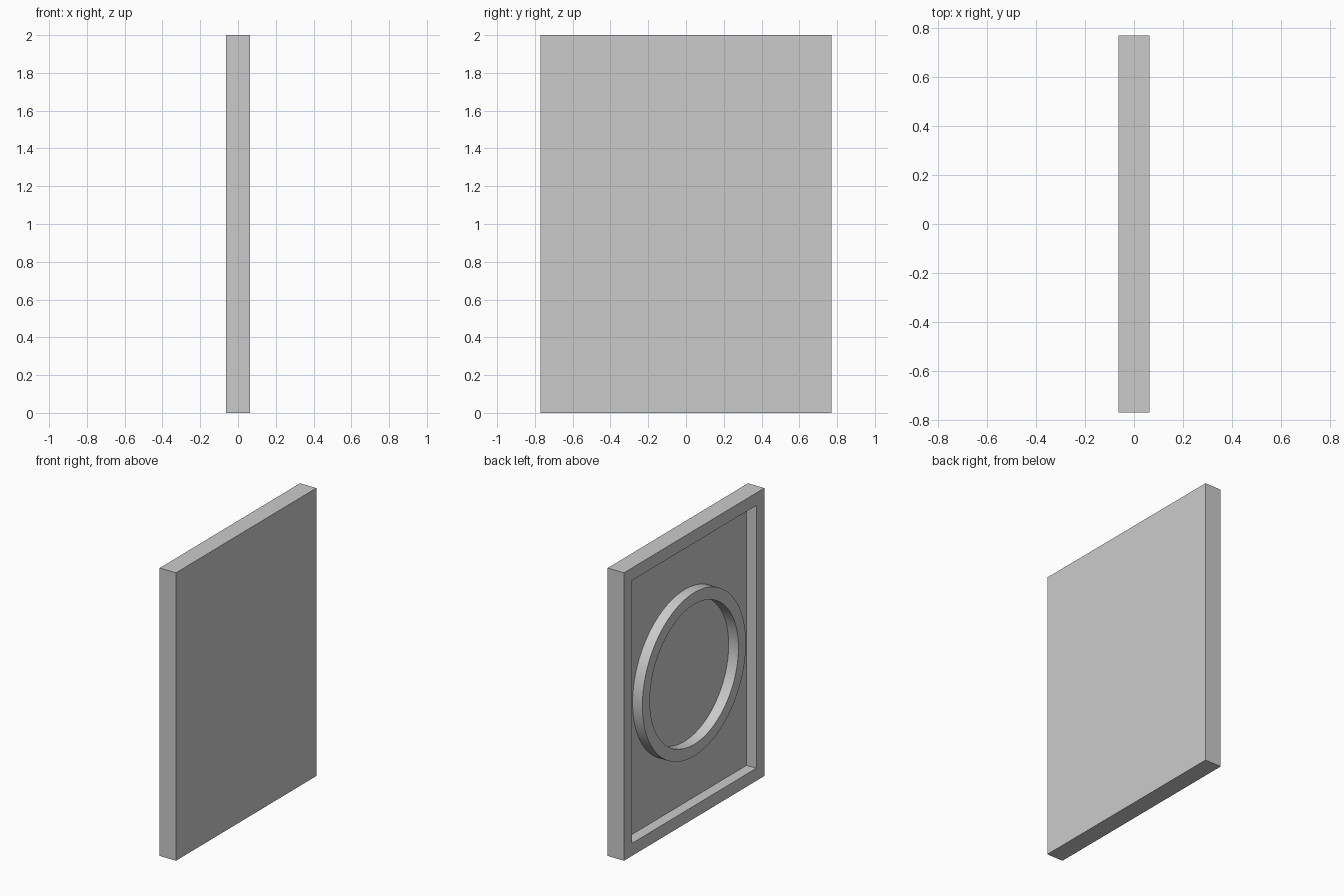
import bpy, bmesh, math
from mathutils import Matrix

old = bpy.data.objects.get("Cube")
if old:
    bpy.data.objects.remove(old, do_unlink=True)

THICK, WIDTH, HEIGHT = 0.125, 1.54, 2.0
BORDER, DEPTH = 0.124, 0.075
OUTER_R, INNER_R, SEGMENTS = 0.568, 0.486, 96

grey = bpy.data.materials.new("light_grey")
grey.use_nodes = True
colour = (0.6, 0.6, 0.6, 1)
grey.diffuse_color = colour
grey.node_tree.nodes["Principled BSDF"].inputs["Base Color"].default_value = colour


def add_part(name, bm):
    bmesh.ops.recalc_face_normals(bm, faces=bm.faces)
    mesh = bpy.data.meshes.new(name)
    bm.to_mesh(mesh)
    bm.free()
    mesh.materials.append(grey)
    obj = bpy.data.objects.new(name, mesh)
    bpy.context.collection.objects.link(obj)
    return obj


# Panel with a rectangular recess in its -x face
bm = bmesh.new()
bmesh.ops.create_cube(bm, size=1)
bmesh.ops.scale(bm, vec=(THICK, WIDTH, HEIGHT), verts=bm.verts)
bmesh.ops.translate(bm, vec=(0, 0, HEIGHT / 2), verts=bm.verts)
bm.normal_update()
side = min(bm.faces, key=lambda f: f.normal.x)
bmesh.ops.inset_region(bm, faces=[side], thickness=BORDER)
floor = bmesh.ops.extrude_face_region(bm, geom=[side])["geom"]
bmesh.ops.translate(bm, vec=(DEPTH, 0, 0),
                    verts=[g for g in floor if isinstance(g, bmesh.types.BMVert)])
if side.is_valid:
    bmesh.ops.delete(bm, geom=[side], context='FACES_ONLY')
add_part("recessed_panel", bm)

# Raised ring: a rectangular section turned about the x axis
bm = bmesh.new()
x_front, x_floor = -THICK / 2, -THICK / 2 + DEPTH
section = [(x_front, INNER_R), (x_front, OUTER_R), (x_floor, OUTER_R), (x_floor, INNER_R)]
verts = [bm.verts.new((x, 0, r)) for x, r in section]
edges = [bm.edges.new((verts[i], verts[(i + 1) % 4])) for i in range(4)]
bmesh.ops.spin(bm, geom=verts + edges, cent=(0, 0, 0), axis=(1, 0, 0),
               angle=math.tau, steps=SEGMENTS, use_duplicate=False)
bmesh.ops.remove_doubles(bm, verts=bm.verts, dist=0.0001)
bmesh.ops.transform(bm, matrix=Matrix.Translation((0, 0, HEIGHT / 2)), verts=bm.verts)
ring = add_part("raised_ring", bm)

bpy.ops.object.select_all(action='DESELECT')
ring.select_set(True)
bpy.context.view_layer.objects.active = ring
bpy.ops.object.shade_smooth_by_angle(angle=math.radians(30))
